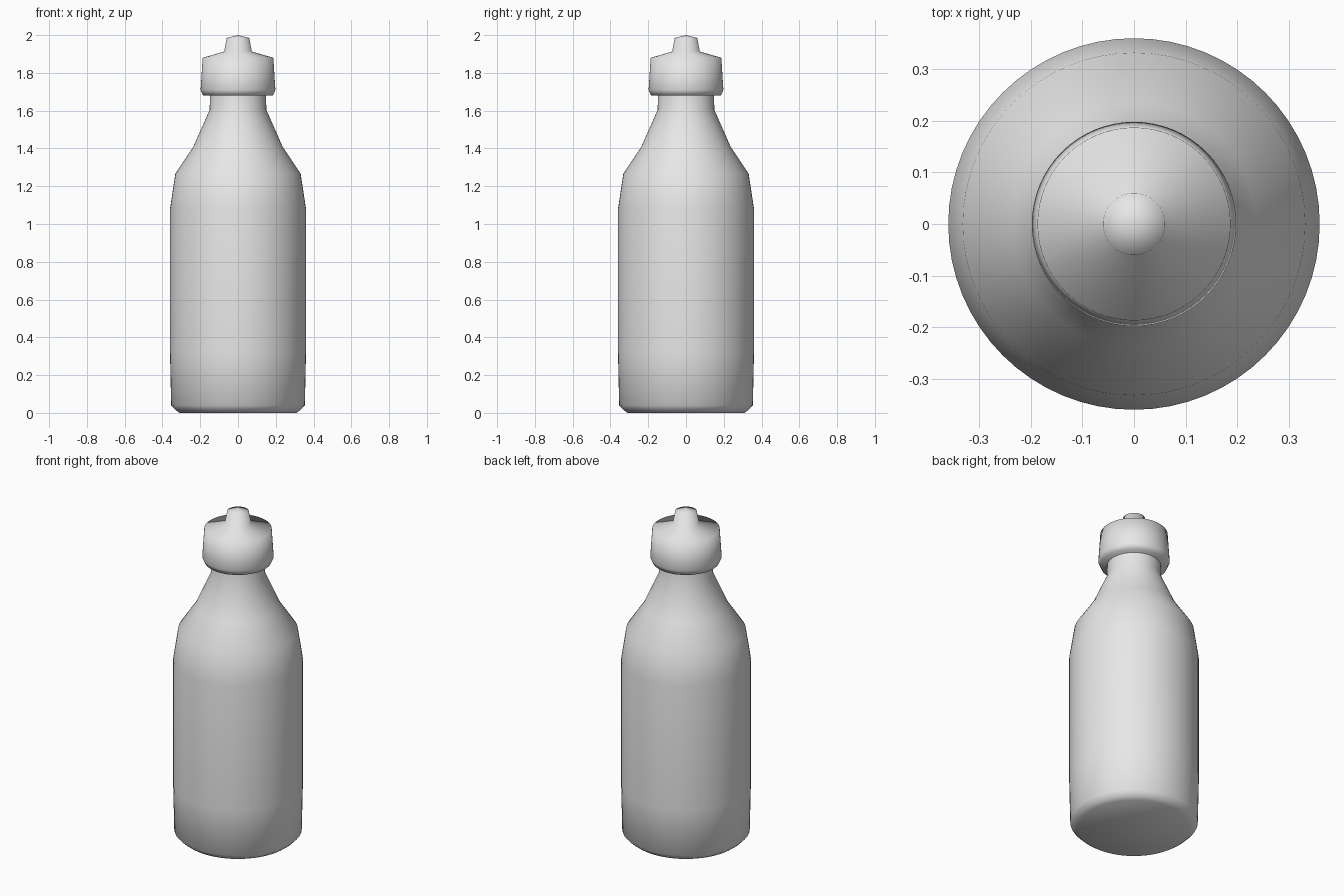
import bpy
import bmesh
import math

cube = bpy.data.objects.get("Cube")
if cube:
    bpy.data.objects.remove(cube, do_unlink=True)

# One plain grey plastic
plastic = bpy.data.materials.new("light_grey_plastic")
plastic.use_nodes = True
grey = (0.8, 0.8, 0.8, 1.0)
plastic.diffuse_color = grey
plastic.node_tree.nodes["Principled BSDF"].inputs["Base Color"].default_value = grey


def lathe(name, profile, steps=64):
    """Turn a (radius, height) profile around the z axis."""
    bm = bmesh.new()
    verts = [bm.verts.new((r, 0, z)) for r, z in profile]
    edges = [bm.edges.new(pair) for pair in zip(verts, verts[1:])]
    bmesh.ops.spin(bm, geom=verts + edges, cent=(0, 0, 0), axis=(0, 0, 1),
                   angle=math.tau, steps=steps, use_duplicate=False)
    bmesh.ops.remove_doubles(bm, verts=bm.verts, dist=0.0005)
    bmesh.ops.recalc_face_normals(bm, faces=bm.faces)
    mesh = bpy.data.meshes.new(name)
    bm.to_mesh(mesh)
    bm.free()
    mesh.materials.append(plastic)
    obj = bpy.data.objects.new(name, mesh)
    bpy.context.collection.objects.link(obj)
    bpy.ops.object.select_all(action="DESELECT")
    obj.select_set(True)
    bpy.context.view_layer.objects.active = obj
    bpy.ops.object.shade_smooth_by_angle(angle=math.radians(80))
    return obj


# Bottle body: chamfered base, straight wall, sloping shoulder, neck
lathe("bottle_body", [
    (0, 0), (0.31, 0), (0.33, 0.015), (0.354, 0.04), (0.36, 0.32),
    (0.36, 1.08), (0.332, 1.265), (0.236, 1.41), (0.15, 1.605),
    (0.148, 1.72), (0, 1.72),
])

# Screw cap with a conical top that rises into the nozzle
lathe("cap_and_nozzle", [
    (0, 1.68), (0.185, 1.68), (0.198, 1.71), (0.187, 1.88),
    (0.073, 1.913), (0.06, 1.985), (0, 2.0),
])
